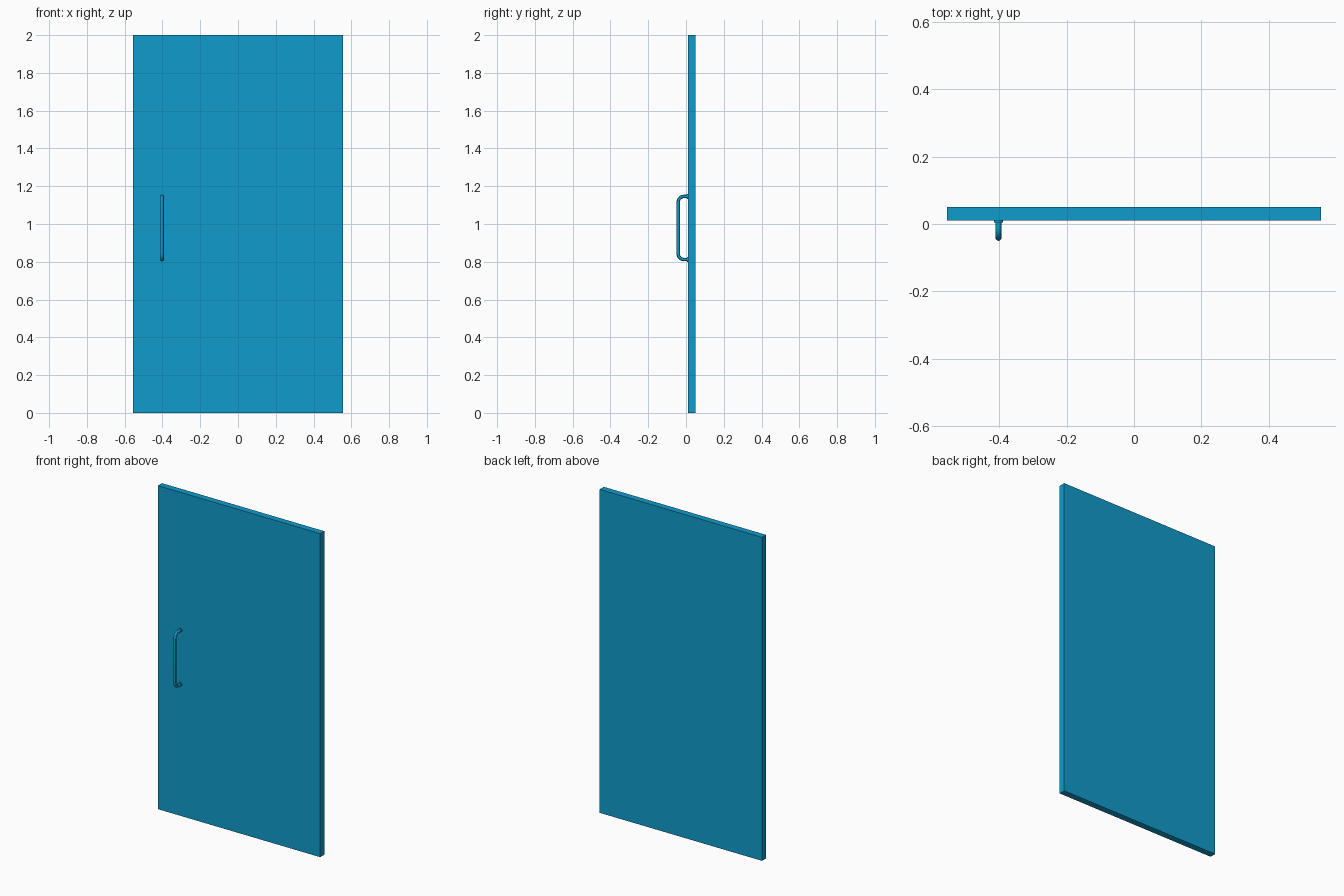
import bpy
from math import sin, cos, pi

if "Cube" in bpy.data.objects:
    bpy.data.objects.remove(bpy.data.objects["Cube"])

blue = bpy.data.materials.new("blue_paint")
blue.diffuse_color = (0.005, 0.33, 0.6, 1)
blue.use_nodes = True
blue.node_tree.nodes["Principled BSDF"].inputs["Base Color"].default_value = blue.diffuse_color

HX = -0.402                  # handle x position
LOW, HIGH = 0.812, 1.146     # heights of the two handle mounts
R, BEND = 0.009, 0.03        # bar radius and bend radius
FRONT, GRIP = 0.01, -0.041   # door face and grip centreline in y


def finish(obj, name, smooth=False):
    obj.name = name
    obj.data.materials.append(blue)
    if smooth:
        bpy.ops.object.shade_smooth_by_angle()


# Door panel
bpy.ops.mesh.primitive_cube_add(size=1, location=(0, 0.03, 1))
panel = bpy.context.object
panel.scale = (1.11, 0.04, 2)
bpy.ops.object.transform_apply(location=False, rotation=False, scale=True)
finish(panel, "door_panel")

# Pull handle: round bar swept along a path with two rounded bends
half = [(FRONT + 0.002, LOW)]
for i in range(9):
    a = pi / 2 * i / 8
    half.append((GRIP + BEND - BEND * sin(a), LOW + BEND - BEND * cos(a)))
path = half + [(y, LOW + HIGH - z) for y, z in reversed(half)]

curve = bpy.data.curves.new("pull_handle", 'CURVE')
curve.dimensions = '3D'
curve.bevel_depth = R
curve.bevel_resolution = 4
curve.use_fill_caps = True
spline = curve.splines.new('POLY')
spline.points.add(len(path) - 1)
for point, (y, z) in zip(spline.points, path):
    point.co = (HX, y, z, 1)
handle = bpy.data.objects.new("pull_handle", curve)
bpy.context.collection.objects.link(handle)
bpy.ops.object.select_all(action='DESELECT')
handle.select_set(True)
bpy.context.view_layer.objects.active = handle
bpy.ops.object.convert(target='MESH')
finish(bpy.context.object, "pull_handle", True)

# Mounting collars where the handle meets the door
for name, z in (("lower_collar", LOW), ("upper_collar", HIGH)):
    bpy.ops.mesh.primitive_cylinder_add(vertices=24, radius=0.0135, depth=0.006,
                                        location=(HX, FRONT - 0.002, z),
                                        rotation=(pi / 2, 0, 0))
    finish(bpy.context.object, name, True)
